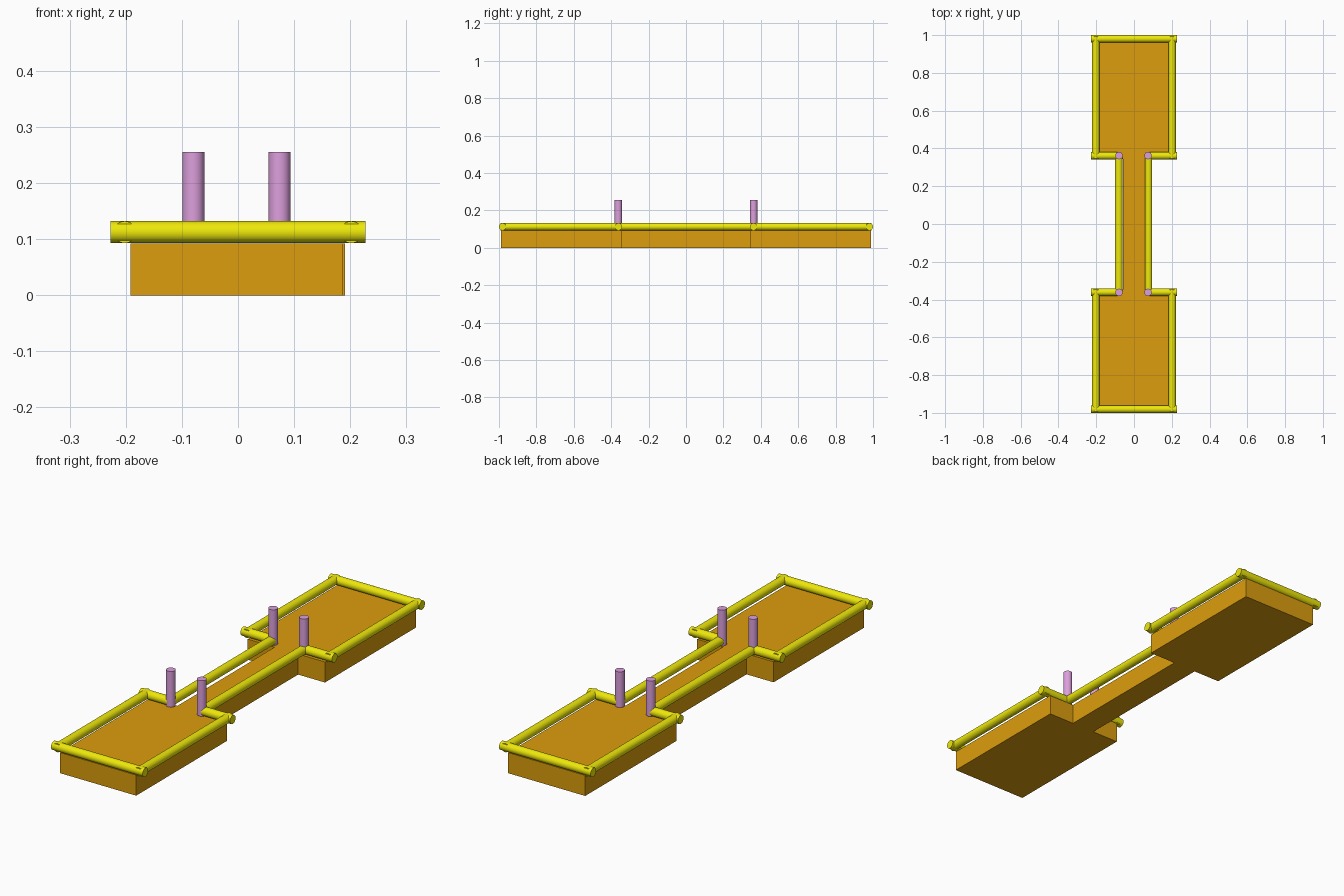
import bpy, bmesh
from mathutils import Vector

if "Cube" in bpy.data.objects:
    bpy.data.objects.remove(bpy.data.objects["Cube"])


def material(name, color):
    m = bpy.data.materials.new(name)
    m.diffuse_color = (*color, 1)
    m.use_nodes = True
    m.node_tree.nodes["Principled BSDF"].inputs["Base Color"].default_value = m.diffuse_color
    return m


ORANGE = material("orange", (0.72, 0.34, 0.004))
YELLOW = material("yellow", (0.86, 0.81, 0.003))
PLUM = material("plum", (0.72, 0.35, 0.72))

R = 0.0195       # tube radius
RAIL_Z = 0.1125  # rail centre height


def rod(name, a, b, mat):
    a, b = Vector(a), Vector(b)
    d = b - a
    bpy.ops.mesh.primitive_cylinder_add(
        vertices=48, radius=R, depth=d.length, location=(a + b) / 2,
        rotation=d.to_track_quat('Z', 'Y').to_euler())
    ob = bpy.context.object
    ob.name = name
    ob.data.materials.append(mat)
    bpy.ops.object.shade_smooth_by_angle()
    return ob


# Deck: dumbbell outline extruded upward
outline = [(-0.192, -0.988), (0.187, -0.988), (0.187, -0.346), (0.058, -0.346),
           (0.058, 0.343), (0.191, 0.343), (0.191, 0.988), (-0.192, 0.988),
           (-0.192, 0.343), (-0.058, 0.343), (-0.058, -0.346), (-0.192, -0.346)]
bm = bmesh.new()
face = bm.faces.new([bm.verts.new((x, y, 0)) for x, y in outline])
top = bmesh.ops.extrude_face_region(bm, geom=[face])["geom"]
bmesh.ops.translate(bm, vec=(0, 0, 0.092),
                    verts=[v for v in top if isinstance(v, bmesh.types.BMVert)])
bmesh.ops.recalc_face_normals(bm, faces=bm.faces)
mesh = bpy.data.meshes.new("deck")
bm.to_mesh(mesh)
bm.free()
mesh.materials.append(ORANGE)
bpy.context.collection.objects.link(bpy.data.objects.new("deck", mesh))

# Rails and posts at both ends
for end, sy in (("front", -1), ("back", 1)):
    rod(f"{end}_end_rail", (-0.227, sy * 0.9805, RAIL_Z),
        (0.227, sy * 0.9805, RAIL_Z), YELLOW)
    for side, sx in (("left", -1), ("right", 1)):
        tag = f"{end}_{side}"
        inner_x = -0.0795 if sx < 0 else 0.074
        rod(f"{tag}_side_rail", (sx * 0.202, sy * 0.993, RAIL_Z),
            (sx * 0.202, sy * 0.348, RAIL_Z), YELLOW)
        rod(f"{tag}_shoulder_rail", (sx * 0.227, sy * 0.361, RAIL_Z),
            (inner_x, sy * 0.361, RAIL_Z), YELLOW)
        rod(f"{tag}_post", (inner_x, sy * 0.362, 0.095),
            (inner_x, sy * 0.362, 0.255), PLUM)

# Long rails along the narrow bridge
for side, x in (("left", -0.08), ("right", 0.077)):
    rod(f"{side}_bridge_rail", (x, -0.365, RAIL_Z), (x, 0.365, RAIL_Z), YELLOW)
